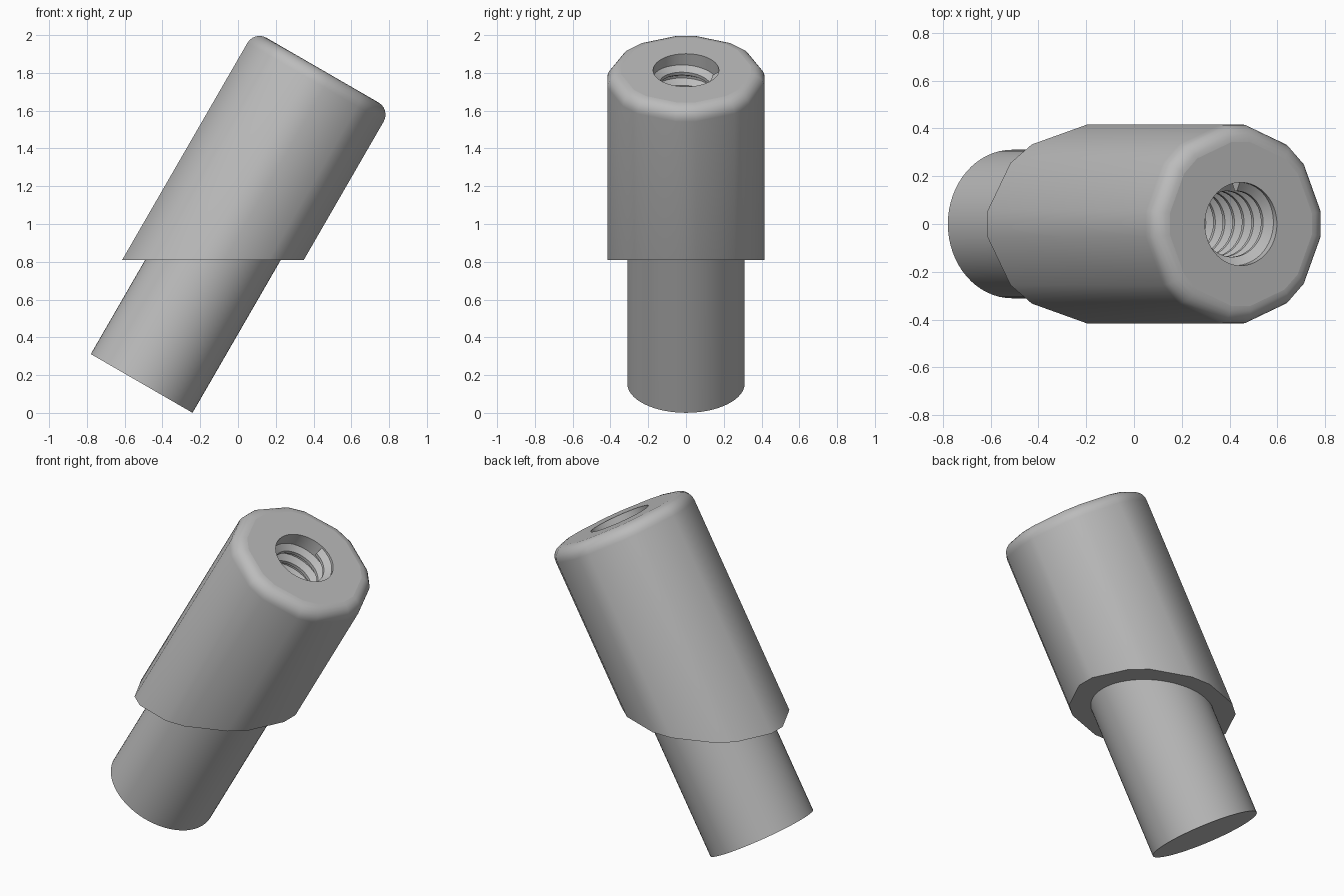
import bpy, bmesh, math

if "Cube" in bpy.data.objects:
    bpy.data.objects.remove(bpy.data.objects["Cube"])

TILT = math.radians(30)
BASE = (-0.51, 0.0, 0.156)      # centre of the pin's lower end
CUT_Z = 0.81                    # level underside of the sleeve
TOP = 1.915                     # length along the tilted axis
PIN_R, SLEEVE_R, HOLE_R, ROUND = 0.311, 0.42, 0.174, 0.074
HOLE_END = 1.02

metal = bpy.data.materials.new("grey metal")
metal.diffuse_color = (0.5, 0.5, 0.5, 1)
metal.use_nodes = True
metal.node_tree.nodes["Principled BSDF"].inputs["Base Color"].default_value = metal.diffuse_color


def cut_height(x):
    """Axial height at which local x meets the level cut."""
    return (CUT_Z - BASE[2] + x * math.sin(TILT)) / math.cos(TILT)


def ring(bm, angles, r, s=None):
    """Ring at axial height s, or on the slanted cut if s is None."""
    vs = []
    for a in angles:
        x, y = r * math.cos(a), r * math.sin(a)
        vs.append(bm.verts.new((x, y, cut_height(x) if s is None else s)))
    return vs


def bridge(bm, a, b):
    n = len(a)
    for i in range(n):
        j = (i + 1) % n
        bm.faces.new((a[i], a[j], b[j], b[i]))


def loop_edges(bm, vs):
    out = []
    for i, v in enumerate(vs):
        w = vs[(i + 1) % len(vs)]
        out.append(bm.edges.get((v, w)) or bm.edges.new((v, w)))
    return out


def annulus(bm, outer, inner):
    """Flat face between two rings, with crisp borders."""
    edges = loop_edges(bm, outer) + loop_edges(bm, inner)
    bmesh.ops.triangle_fill(bm, edges=edges, use_beauty=True, use_dissolve=False)
    for e in edges:
        e.smooth = False


def finish(bm, name):
    bmesh.ops.recalc_face_normals(bm, faces=bm.faces[:])
    me = bpy.data.meshes.new(name)
    bm.to_mesh(me)
    bm.free()
    ob = bpy.data.objects.new(name, me)
    bpy.context.collection.objects.link(ob)
    me.materials.append(metal)
    ob.location = BASE
    ob.rotation_euler = (0, TILT, 0)
    bpy.ops.object.select_all(action='DESELECT')
    ob.select_set(True)
    bpy.context.view_layer.objects.active = ob
    bpy.ops.object.shade_smooth_by_angle(angle=math.radians(30))
    return ob


circle = [math.tau * i / 64 for i in range(64)]
# octagon with chamfered corners
octagon = [math.radians(45 * k + d) for k in range(8) for d in (-7.5, 7.5)]

# sleeve: slanted underside, rounded top rim, blind bore
bm = bmesh.new()
rings = [ring(bm, octagon, SLEEVE_R)]
for i in range(7):
    t = math.pi / 2 * i / 6
    rings.append(ring(bm, octagon, SLEEVE_R - ROUND * (1 - math.cos(t)),
                      TOP - ROUND * (1 - math.sin(t))))
for a, b in zip(rings, rings[1:]):
    bridge(bm, a, b)
mouth = ring(bm, circle, HOLE_R, TOP)
floor = ring(bm, circle, HOLE_R, HOLE_END)
bridge(bm, mouth, floor)
bm.faces.new(floor)
annulus(bm, rings[-1], mouth)
annulus(bm, rings[0], ring(bm, circle, PIN_R))
finish(bm, "sleeve")

# pin: round, ends at the sleeve's underside
bm = bmesh.new()
low = ring(bm, circle, PIN_R, 0.0)
bridge(bm, low, ring(bm, circle, PIN_R))
bm.faces.new(low)
finish(bm, "pin")

# thread: right-hand helical ridge inside the bore
PITCH, STEPS, TURNS = 0.08, 48, 10
profile = [(HOLE_R + 0.002, 0.034), (0.138, 0.009),
           (0.138, -0.009), (HOLE_R + 0.002, -0.034)]
bm = bmesh.new()
rows = []
for i in range(STEPS * TURNS + 1):
    a = math.pi / 2 - math.tau * i / STEPS
    s = TOP - 0.042 - PITCH * i / STEPS
    rows.append([bm.verts.new((r * math.cos(a), r * math.sin(a), s + d))
                 for r, d in profile])
for a, b in zip(rows, rows[1:]):
    bridge(bm, a, b)
bm.faces.new(rows[0])
bm.faces.new(rows[-1])
finish(bm, "bore_thread")
